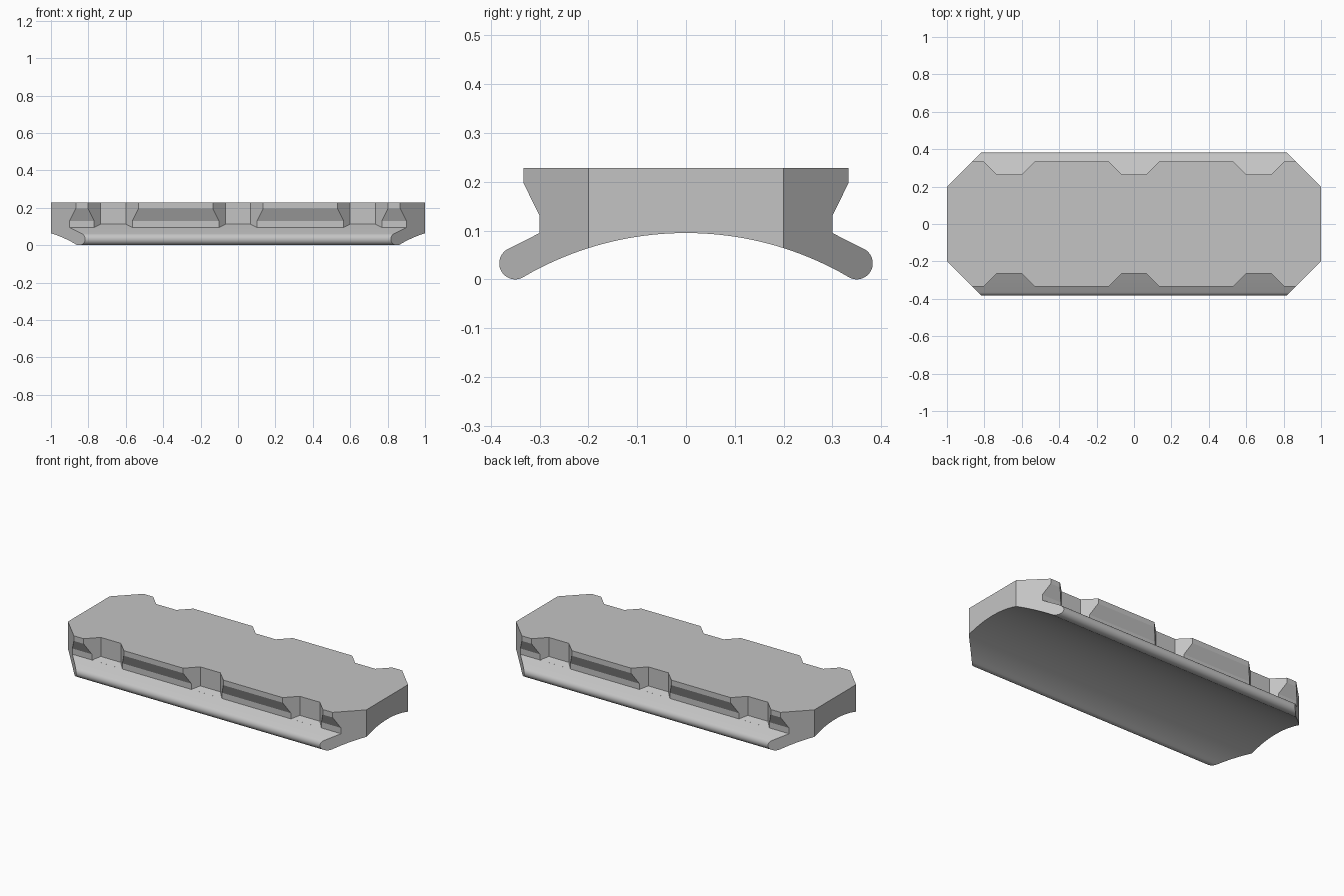
import bpy, bmesh, math

if "Cube" in bpy.data.objects:
    bpy.data.objects.remove(bpy.data.objects["Cube"], do_unlink=True)

# One plain grey material
grey = bpy.data.materials.new("plain grey")
grey.use_nodes = True
COLOUR = (0.55, 0.55, 0.55, 1)
grey.diffuse_color = COLOUR
grey.node_tree.nodes["Principled BSDF"].inputs["Base Color"].default_value = COLOUR


def loft(name, start, end):
    """Closed solid between two matching rings of points."""
    bm = bmesh.new()
    a = [bm.verts.new(p) for p in start]
    b = [bm.verts.new(p) for p in end]
    n = len(a)
    bm.faces.new(a)
    bm.faces.new(b[::-1])
    for i in range(n):
        bm.faces.new((a[i], b[i], b[(i + 1) % n], a[(i + 1) % n]))
    bmesh.ops.recalc_face_normals(bm, faces=bm.faces[:])
    mesh = bpy.data.meshes.new(name)
    bm.to_mesh(mesh)
    bm.free()
    mesh.materials.append(grey)
    obj = bpy.data.objects.new(name, mesh)
    bpy.context.collection.objects.link(obj)
    return obj


def cut(target, cutter, operation):
    """Apply a boolean, then discard the cutter."""
    mod = target.modifiers.new("cut", "BOOLEAN")
    mod.operation, mod.solver, mod.object = operation, "EXACT", cutter
    bpy.context.view_layer.objects.active = target
    bpy.ops.object.modifier_apply(modifier=mod.name)
    bpy.data.objects.remove(cutter, do_unlink=True)


# Half cross-section: top, waist, rounded flange lip, arched underside
half = [(0.333, 0.228), (0.333, 0.197), (0.30, 0.13), (0.30, 0.095)]
LIP_Y, LIP_Z, LIP_R = 0.35, 0.033, 0.033
for i in range(17):
    t = math.radians(63 - i * 180 / 16)
    half.append((LIP_Y + LIP_R * math.cos(t), LIP_Z + LIP_R * math.sin(t)))
ARCH_R, ARCH_TOP, ARCH_STEPS = 0.662, 0.095, 20
for i in range(1, ARCH_STEPS):
    y = 0.335 * (1 - i / ARCH_STEPS)
    half.append((y, ARCH_TOP - ARCH_R + math.sqrt(ARCH_R ** 2 - y ** 2)))
profile = half + [(0, ARCH_TOP)] + [(-y, z) for y, z in reversed(half)]
body = loft("rail_body", [(-1.1, y, z) for y, z in profile],
            [(1.1, y, z) for y, z in profile])

# Trim the ends to an elongated octagon
quarter = [(1, 0.2), (0.7, 0.5)]
plan = quarter + [(-x, y) for x, y in reversed(quarter)]
plan += [(-x, -y) for x, y in plan]
cut(body, loft("end_trim", [(x, y, -0.1) for x, y in plan],
               [(x, y, 0.4) for x, y in plan]), "INTERSECT")

# Three tapered notches on each side, their floors following the flange slope
notch = [(0.265, 0.1125), (0.30, 0.0952), (0.345, 0.0952), (0.345, 0.3), (0.265, 0.3)]
for side in (-1, 1):
    for centre in (-0.667, 0, 0.667):
        rings = [[(centre + s * (y - 0.198), side * y, z) for y, z in notch]
                 for s in (-1, 1)]
        cut(body, loft("notch_cutter", *rings), "DIFFERENCE")

# Smooth the curved lip and underside, keep the corners sharp
bpy.ops.object.select_all(action="DESELECT")
body.select_set(True)
bpy.context.view_layer.objects.active = body
bpy.ops.object.shade_smooth_by_angle(angle=math.radians(20))
